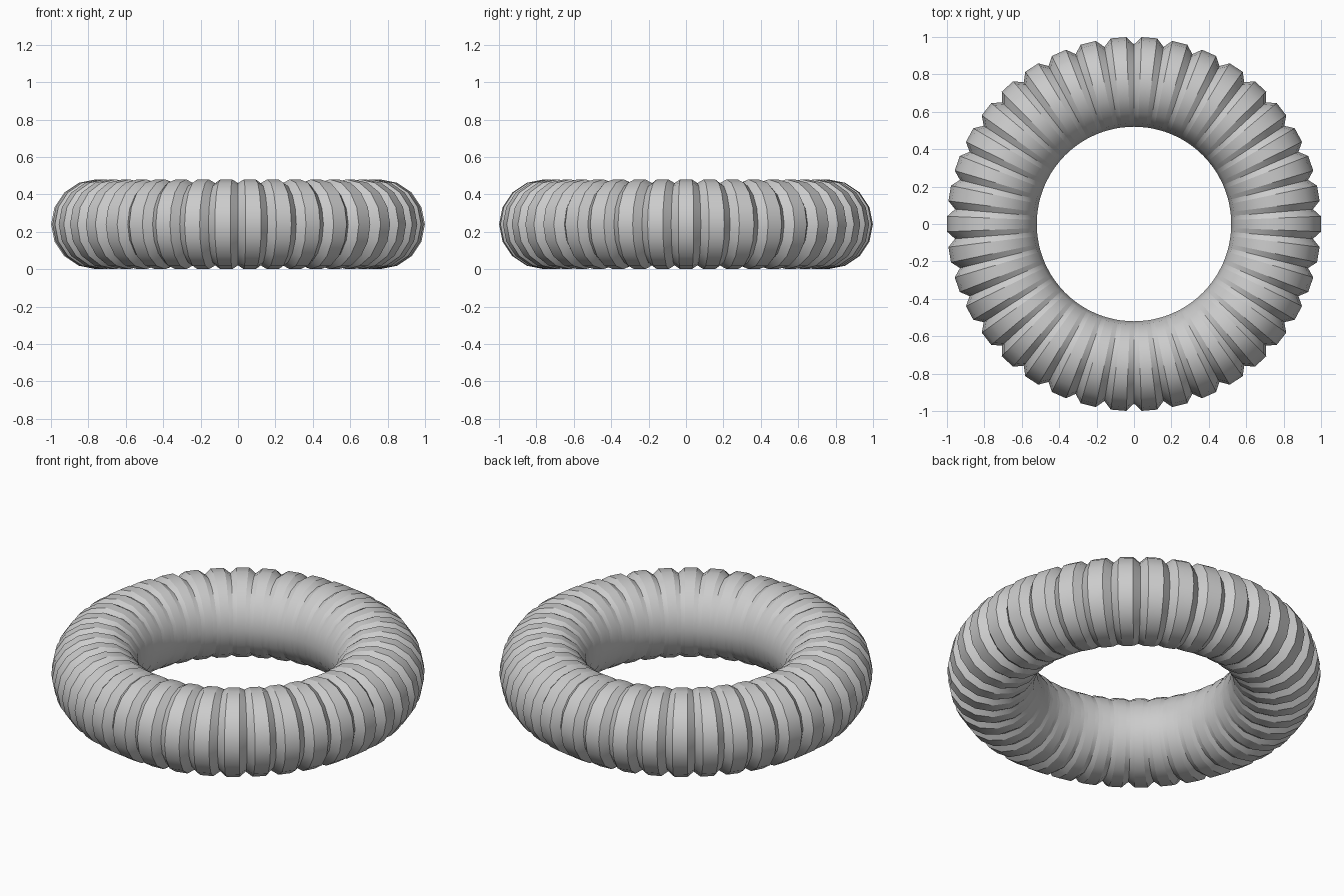
import bpy, bmesh
from math import sin, cos, tau

cube = bpy.data.objects.get("Cube")
if cube:
    bpy.data.objects.remove(cube, do_unlink=True)

RIBS = 38          # raised bands around the ring
SIDES = 16         # sides of the tube's section
INNER = 0.52       # hole radius, shared by ribs and grooves
RIB_R, GROOVE_R = 0.24, 0.22

grey = bpy.data.materials.new("plain grey")
grey.use_nodes = True
colour = (0.6, 0.6, 0.6, 1)
grey.diffuse_color = colour
grey.node_tree.nodes["Principled BSDF"].inputs["Base Color"].default_value = colour

bm = bmesh.new()


def section(turn, radius):
    """One circle of the tube, touching the hole radius on its inner side."""
    ring = []
    for i in range(SIDES):
        a = tau * i / SIDES
        r = INNER + radius + radius * cos(a)
        ring.append(bm.verts.new((r * cos(turn), r * sin(turn), RIB_R + radius * sin(a))))
    return ring


# Each rib: two full circles with a flat band between, then a narrower groove circle
step = tau / RIBS
rings = []
for k in range(RIBS):
    for offset, radius in ((-0.25, RIB_R), (0.25, RIB_R), (0.5, GROOVE_R)):
        rings.append(section((k + offset) * step, radius))

# Skin neighbouring circles into a closed ring
for j, ring in enumerate(rings):
    following = rings[(j + 1) % len(rings)]
    for i in range(SIDES):
        n = (i + 1) % SIDES
        face = bm.faces.new((ring[i], following[i], following[n], ring[n]))
        face.smooth = True

# Smooth around the tube, crisp along every rib and groove edge
for ring in rings:
    for i in range(SIDES):
        bm.edges.get((ring[i], ring[(i + 1) % SIDES])).smooth = False

bmesh.ops.recalc_face_normals(bm, faces=bm.faces)
mesh = bpy.data.meshes.new("ribbed_ring")
bm.to_mesh(mesh)
bm.free()
mesh.materials.append(grey)
bpy.context.collection.objects.link(bpy.data.objects.new("ribbed_ring", mesh))
